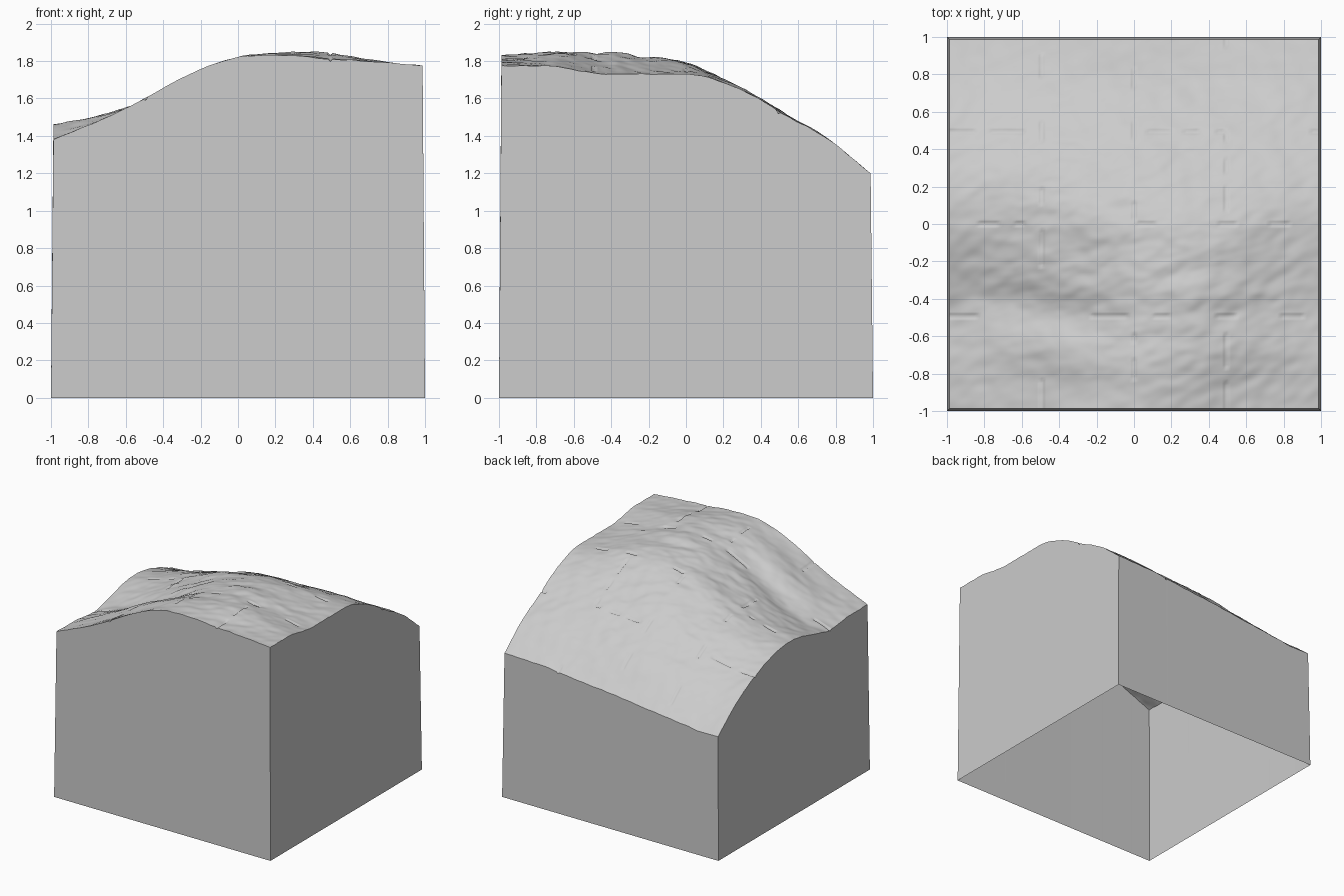
import bpy, bmesh, math
from mathutils import Vector, noise

cube = bpy.data.objects.get("Cube")
if cube:
    bpy.data.objects.remove(cube, do_unlink=True)

N = 160          # cells along each side of the surface
TOP = 0.987      # half width at the top; the walls flare out to 1 at the bottom

# Height profiles along the four edges: (position, height)
FRONT = [(-1, 1.38), (-.8, 1.46), (-.6, 1.55), (-.4, 1.66), (-.2, 1.76), (0, 1.83),
         (.3, 1.83), (.5, 1.81), (.7, 1.8), (1, 1.775)]
BACK = [(-1, 1.03), (-.83, 1.025), (-.65, 1.05), (-.28, 1.09), (.05, 1.13),
        (.37, 1.16), (.65, 1.19), (1, 1.2)]
LEFT = [(-1, 1.775), (-.7, 1.775), (-.5, 1.73), (-.25, 1.73), (0, 1.735), (.15, 1.71),
        (.38, 1.61), (.55, 1.5), (.75, 1.405), (1, 1.2)]
RIGHT = [(-1, 1.38), (-.75, 1.38), (-.48, 1.35), (-.1, 1.45), (.05, 1.467), (.2, 1.45),
         (.38, 1.4), (.64, 1.29), (.84, 1.16), (1, 1.03)]


def lerp_profile(points, t):
    t = max(-1, min(1, t))
    for (a, za), (b, zb) in zip(points, points[1:]):
        if t <= b:
            return za + (zb - za) * (t - a) / (b - a)
    return points[-1][1]


def smooth_profile(points, t):
    r = min(.08, 1 - abs(t))
    return sum(lerp_profile(points, t + r * k / 3) for k in range(-3, 4)) / 7


def seam(x, y):
    """Broken hairline grooves where the terrain tiles meet."""
    depth = 0
    for across, along in ((x, y), (y, x)):
        nearest = round(across * 2) / 2
        if abs(nearest) < .9 and abs(across - nearest) < .006:
            if noise.noise(Vector((along * 7, nearest * 9, 3))) > .12:
                depth = .012
    return depth


def height(x, y):
    # Blend of the four edge profiles
    u, v = (x + 1) / 2, (y + 1) / 2
    f, b = smooth_profile(FRONT, x), smooth_profile(BACK, x)
    l, r = smooth_profile(LEFT, y), smooth_profile(RIGHT, y)
    corners = ((1 - v) * ((1 - u) * FRONT[0][1] + u * FRONT[-1][1])
               + v * ((1 - u) * BACK[0][1] + u * BACK[-1][1]))
    z = (1 - u) * r + u * l + (1 - v) * f + v * b - corners
    # Summit bulge
    inside = (1 - x ** 4) * (1 - y ** 4)
    z += .1 * inside * math.exp(-((x - .35) ** 2 + (y + .45) ** 2) / .25)
    # Ridges along the front right slope and weathering over everything
    ridge = max(0, min(1, .5 - x)) * max(0, min(1, .3 - y * 2))
    z += .014 * inside * ridge * math.sin(15 * y + 4 * x + 1)
    z += .022 * inside * noise.fractal(Vector((x * 1.6 + y, y * 3.2 - x, 5)), 1, 2, 4)
    z += .005 * noise.noise(Vector((x * 9 + y * 5, y * 14 - x * 8, 1)))
    return z - seam(x, y)


rock = bpy.data.materials.new("plain grey")
rock.use_nodes = True
grey = (.6, .6, .6, 1)
rock.diffuse_color = grey
rock.node_tree.nodes["Principled BSDF"].inputs["Base Color"].default_value = grey


def add_object(name, bm, smooth):
    mesh = bpy.data.meshes.new(name)
    for face in bm.faces:
        face.smooth = smooth
    bm.to_mesh(mesh)
    bm.free()
    mesh.materials.append(rock)
    obj = bpy.data.objects.new(name, mesh)
    bpy.context.collection.objects.link(obj)
    return obj


# Rolling hill surface
hill = bmesh.new()
bmesh.ops.create_grid(hill, x_segments=N, y_segments=N, size=1)
for vert in hill.verts:
    x, y = vert.co.x, vert.co.y
    vert.co = (x * TOP, y * TOP, height(x, y))

# Side walls dropped from the rim, open underneath
walls = hill.copy()
rim = [e for e in walls.edges if e.is_boundary]
made = bmesh.ops.extrude_edge_only(walls, edges=rim)["geom"]
wall_faces = {g for g in made if isinstance(g, bmesh.types.BMFace)}
for g in made:
    if isinstance(g, bmesh.types.BMVert):
        g.co = (g.co.x / TOP, g.co.y / TOP, 0)
bmesh.ops.delete(walls, geom=[f for f in walls.faces if f not in wall_faces], context="FACES")
bmesh.ops.recalc_face_normals(walls, faces=walls.faces[:])
for face in walls.faces:
    if face.normal.dot(face.calc_center_median()) < 0:
        face.normal_flip()

add_object("hill_surface", hill, True)
add_object("side_walls", walls, False)
